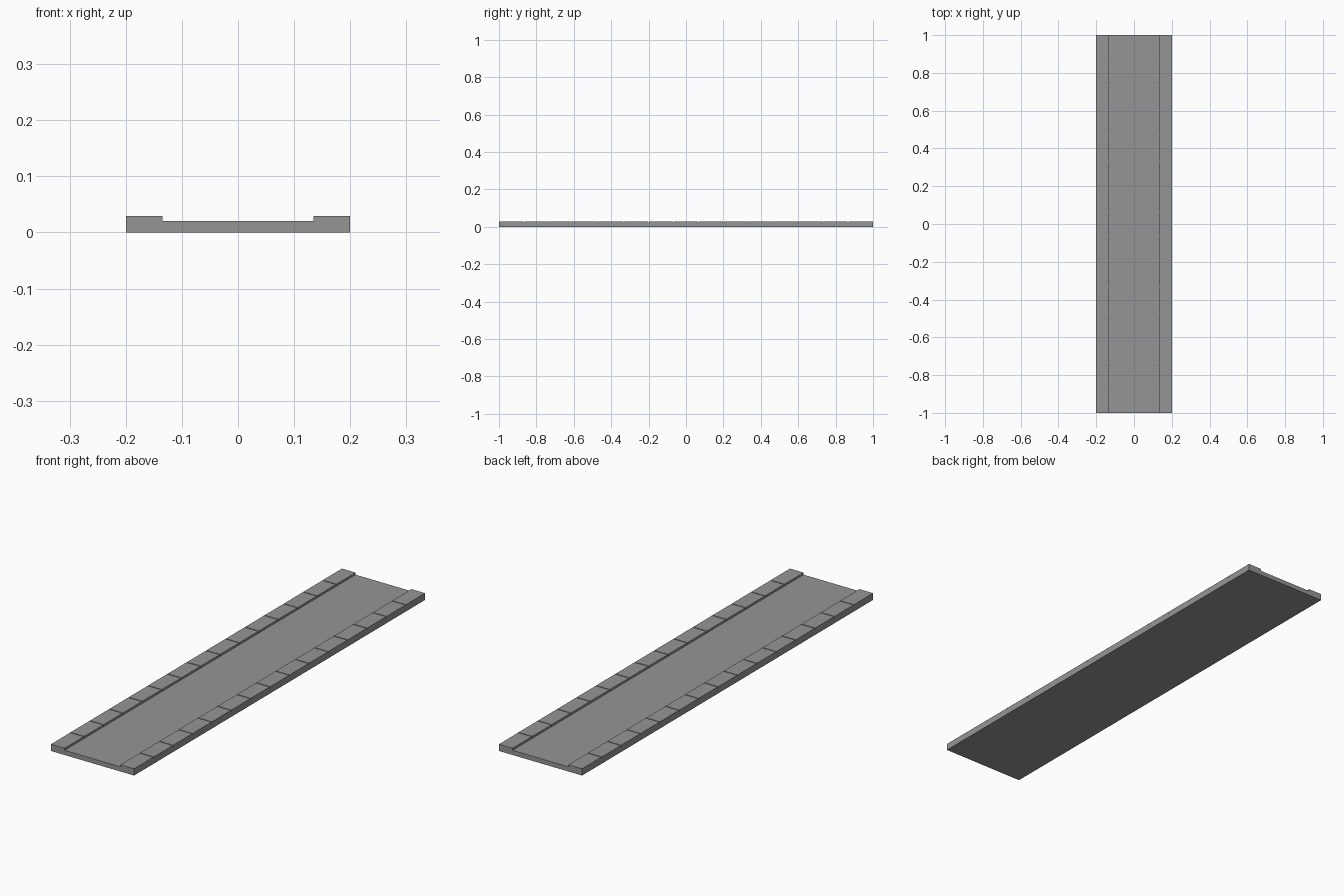
import bpy, bmesh

if "Cube" in bpy.data.objects:
    bpy.data.objects.remove(bpy.data.objects["Cube"])

LENGTH, WIDTH = 2.0, 0.4
ROAD_Z, KERB_Z = 0.0205, 0.0295
KERB_W, STONES = 0.0655, 15
GROOVE, DEPTH = 0.002, 0.006

# Dark asphalt grey
grey = bpy.data.materials.new("dark_grey")
grey.diffuse_color = (0.3, 0.3, 0.3, 1)
grey.use_nodes = True
grey.node_tree.nodes["Principled BSDF"].inputs["Base Color"].default_value = grey.diffuse_color


def prism(name, profile, x0, x1):
    """Extrude a (y, z) profile along x."""
    bm = bmesh.new()
    face = bm.faces.new([bm.verts.new((x0, y, z)) for y, z in profile])
    ext = bmesh.ops.extrude_face_region(bm, geom=[face])
    moved = [v for v in ext["geom"] if isinstance(v, bmesh.types.BMVert)]
    bmesh.ops.translate(bm, verts=moved, vec=(x1 - x0, 0, 0))
    bmesh.ops.recalc_face_normals(bm, faces=bm.faces)
    me = bpy.data.meshes.new(name)
    bm.to_mesh(me)
    bm.free()
    me.materials.append(grey)
    ob = bpy.data.objects.new(name, me)
    bpy.context.collection.objects.link(ob)
    return ob


h = LENGTH / 2
inner = WIDTH / 2 - KERB_W

# Flat roadway between the kerbs
prism("roadway", [(-h, 0), (h, 0), (h, ROAD_Z), (-h, ROAD_Z)], -inner, inner)

# Kerb: a row of stones separated by narrow straight joints
profile = [(h, 0), (-h, 0), (-h, KERB_Z)]
for i in range(1, STONES):
    y = -h + LENGTH * i / STONES
    profile += [(y - GROOVE, KERB_Z), (y - GROOVE, KERB_Z - DEPTH),
                (y + GROOVE, KERB_Z - DEPTH), (y + GROOVE, KERB_Z)]
profile.append((h, KERB_Z))
for side, x0, x1 in (("left", -WIDTH / 2, -inner), ("right", inner, WIDTH / 2)):
    prism(side + "_kerb", profile, x0, x1)
